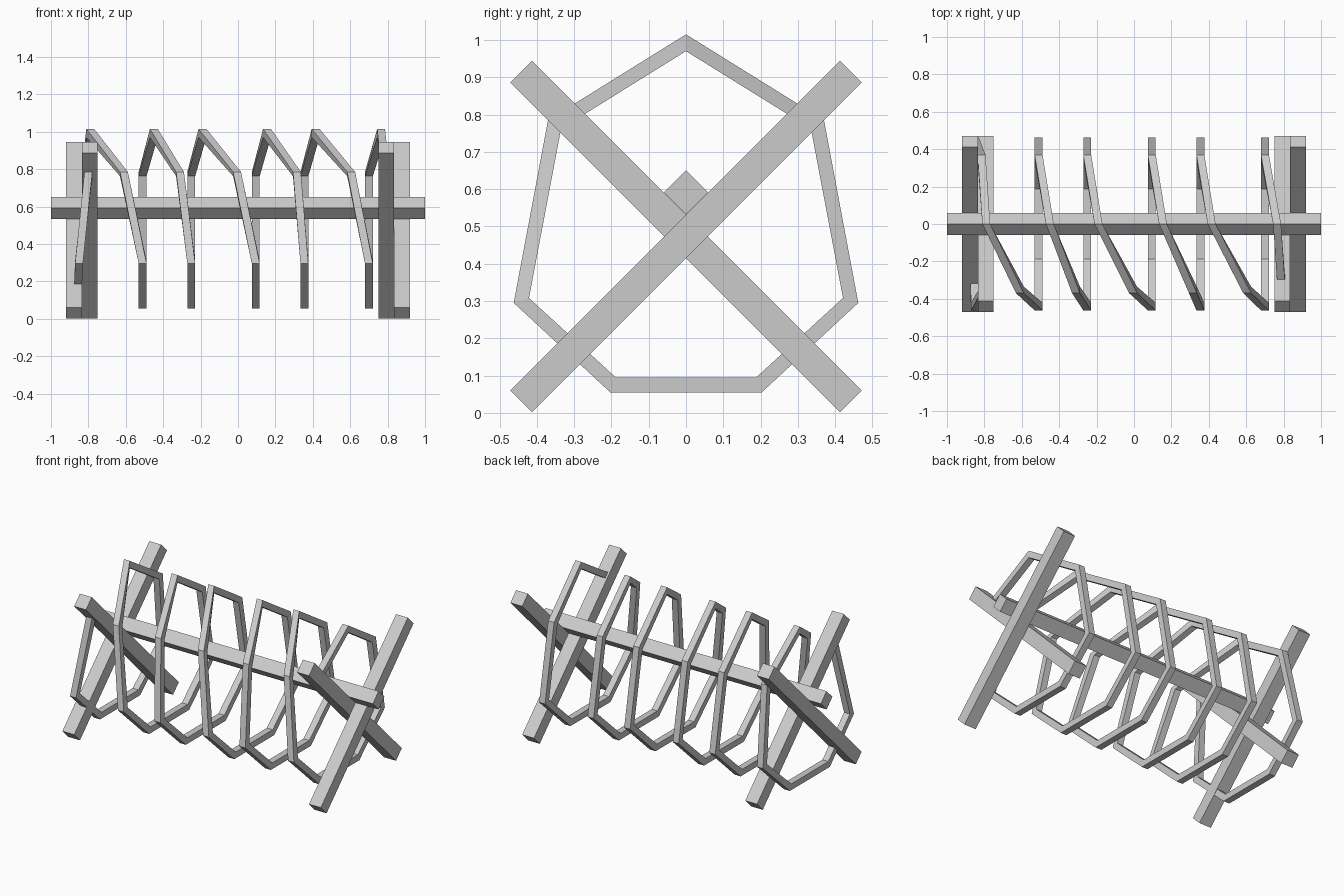
import bpy, bmesh
from math import radians
from mathutils import Matrix

if "Cube" in bpy.data.objects:
    bpy.data.objects.remove(bpy.data.objects["Cube"])


def make_object(name, bm):
    bmesh.ops.recalc_face_normals(bm, faces=bm.faces)
    mesh = bpy.data.meshes.new(name)
    bm.to_mesh(mesh)
    bm.free()
    obj = bpy.data.objects.new(name, mesh)
    bpy.context.collection.objects.link(obj)
    return obj


def beam(name, size, loc, tilt):
    """Box turned about the x axis."""
    bm = bmesh.new()
    bmesh.ops.create_cube(bm, size=1)
    bmesh.ops.transform(bm, verts=bm.verts, matrix=Matrix.Translation(loc)
                        @ Matrix.Rotation(radians(tilt), 4, 'X')
                        @ Matrix.Diagonal((*size, 1)))
    return make_object(name, bm)


# Long horizontal beam, standing on its edge
beam("cross_beam", (2, 0.083, 0.083), (0, 0, 0.592), 45)

# Crossed legs at both ends
for side, label in ((-1, "left"), (1, "right")):
    beam(label + "_inner_leg", (0.084, 0.083, 1.25), (side * 0.793, 0, 0.473), 45)
    beam(label + "_outer_leg", (0.084, 0.083, 1.25), (side * 0.877, 0, 0.473), -45)

# Wire coil: seven-sided loop as (outer y, outer z, inner y, inner z), front half
half = [(-0.37, 0.785, -0.335, 0.762), (-0.462, 0.295, -0.421, 0.308),
        (-0.203, 0.055, -0.188, 0.095)]
back = [(-a, b, -c, d) for a, b, c, d in reversed(half)]
top = (0, 1.015, 0, 0.97)

# Stations along the coil as (x, section); the first turn lies between the left legs
path = list(zip((-0.80, -0.85, -0.86, -0.86, -0.85, -0.815, -0.79),
                half + back + [top]))
turns = [(-0.61, -0.51, -0.45), (-0.31, -0.25, -0.19), (-0.005, 0.095, 0.155),
         (0.315, 0.355, 0.415), (0.605, 0.70, 0.765)]
for x_shoulder, x_bottom, x_top in turns:
    path.append((x_shoulder, half[0]))
    path += [(x_bottom, s) for s in half[1:] + back]
    path.append((x_top, top))
path.append((0.79, half[0]))  # tail ends inside the right inner leg

bm = bmesh.new()
w = 0.021
rings = []
for x, (oy, oz, iy, iz) in path:
    rings.append([bm.verts.new(p) for p in ((x - w, oy, oz), (x + w, oy, oz),
                                            (x + w, iy, iz), (x - w, iy, iz))])
for a, b in zip(rings, rings[1:]):
    for i in range(4):
        j = (i + 1) % 4
        bm.faces.new((a[i], a[j], b[j], b[i]))
bm.faces.new(rings[0])
bm.faces.new(rings[-1])
make_object("wire_coil", bm)
